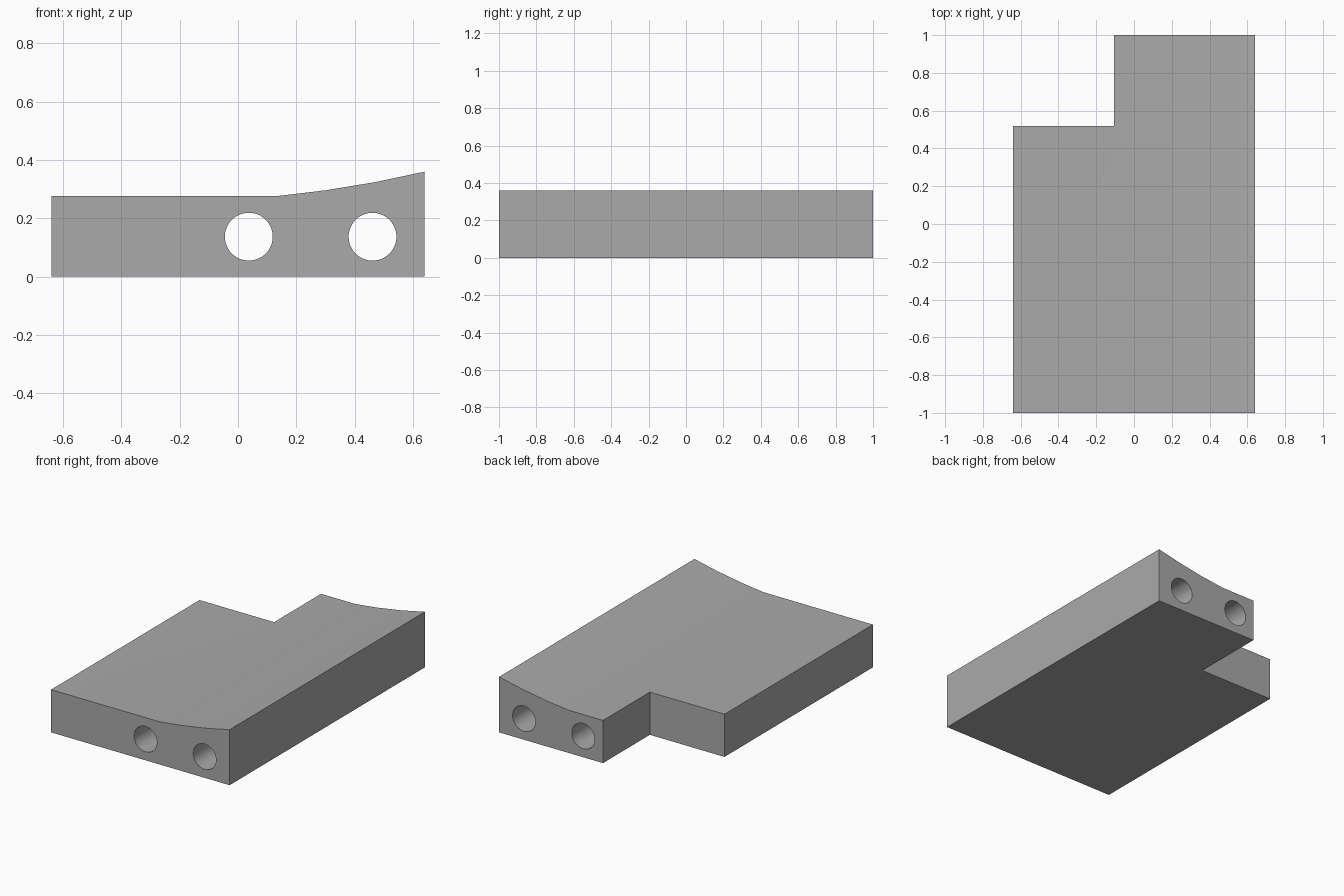
import bpy, bmesh, math

cube = bpy.data.objects.get("Cube")
if cube:
    bpy.data.objects.remove(cube, do_unlink=True)

grey = bpy.data.materials.new("mid grey")
grey.use_nodes = True
colour = (0.4, 0.4, 0.4, 1)
grey.diffuse_color = colour
grey.node_tree.nodes["Principled BSDF"].inputs["Base Color"].default_value = colour


def extrude_profile(name, points, y0, y1):
    """Sweep an (x, z) outline along y into a solid."""
    bm = bmesh.new()
    face = bm.faces.new([bm.verts.new((x, y0, z)) for x, z in points])
    ext = bmesh.ops.extrude_face_region(bm, geom=[face])["geom"]
    verts = [v for v in ext if isinstance(v, bmesh.types.BMVert)]
    bmesh.ops.translate(bm, verts=verts, vec=(0, y1 - y0, 0))
    bmesh.ops.recalc_face_normals(bm, faces=bm.faces)
    mesh = bpy.data.meshes.new(name)
    bm.to_mesh(mesh)
    bm.free()
    mesh.materials.append(grey)
    obj = bpy.data.objects.new(name, mesh)
    bpy.context.collection.objects.link(obj)
    return obj


def circle(cx, cz, r, n=48):
    return [(cx + r * math.cos(i * math.tau / n), cz + r * math.sin(i * math.tau / n))
            for i in range(n)]


# Block with a flat top that sweeps up towards its left side
block = extrude_profile("block", [
    (-0.64, 0), (0.64, 0), (0.64, 0.36), (0.47, 0.324),
    (0.30, 0.296), (0.14, 0.277), (-0.64, 0.277)], -1, 1)

# Back corner notch and two lengthwise bores
cutters = [extrude_profile("notch_cutter",
                           [(-0.8, -0.1), (-0.105, -0.1), (-0.105, 0.5), (-0.8, 0.5)], 0.52, 1.2)]
for side, x in (("right", 0.037), ("left", 0.461)):
    cutters.append(extrude_profile(side + "_bore_cutter", circle(x, 0.137, 0.082), -1.2, 1.2))

bpy.context.view_layer.objects.active = block
for cutter in cutters:
    mod = block.modifiers.new(cutter.name, "BOOLEAN")
    mod.operation = "DIFFERENCE"
    mod.solver = "EXACT"
    mod.object = cutter
    bpy.ops.object.modifier_apply(modifier=mod.name)
    bpy.data.objects.remove(cutter, do_unlink=True)

# Smooth the bores and swept top, keep corners crisp
bpy.ops.object.select_all(action="DESELECT")
block.select_set(True)
bpy.ops.object.shade_smooth_by_angle(angle=math.radians(30))
